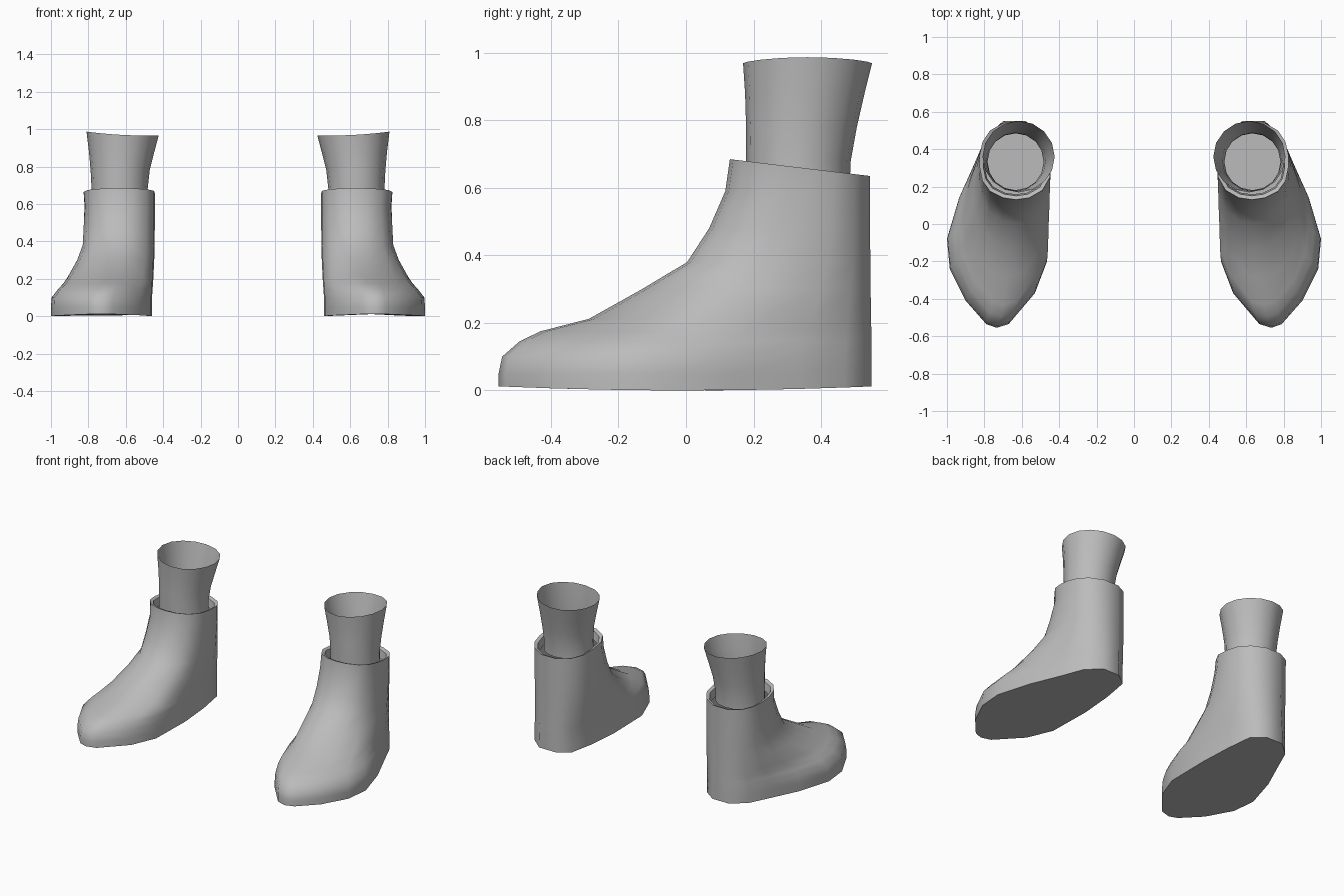
import bpy, math

if "Cube" in bpy.data.objects:
    bpy.data.objects.remove(bpy.data.objects["Cube"])

grey = bpy.data.materials.new("plain grey")
grey.diffuse_color = (0.5, 0.5, 0.5, 1)
grey.use_nodes = True
grey.node_tree.nodes["Principled BSDF"].inputs["Base Color"].default_value = grey.diffuse_color


def loft(name, rings, cap_bottom=False):
    """Skin a stack of equal-sized rings and mirror it to the other foot."""
    n = len(rings[0])
    verts = [p for ring in rings for p in ring]
    faces = []
    for r in range(len(rings) - 1):
        for i in range(n):
            a, b = r * n + i, r * n + (i + 1) % n
            faces.append((a, b, b + n, a + n))
    if cap_bottom:
        faces.append(tuple(reversed(range(n))))
    mesh = bpy.data.meshes.new(name)
    mesh.from_pydata(verts, [], faces)
    mesh.materials.append(grey)
    obj = bpy.data.objects.new(name, mesh)
    bpy.context.collection.objects.link(obj)
    bpy.ops.object.select_all(action='DESELECT')
    obj.select_set(True)
    bpy.context.view_layer.objects.active = obj
    bpy.ops.object.shade_smooth_by_angle(angle=math.radians(50))
    mirror = obj.modifiers.new("other foot", 'MIRROR')
    mirror.use_mirror_merge = False
    return obj


# Outlines run from the toe round the outer side to the heel and back
SOLE = [(.735, -.555), (.79, -.535), (.90, -.41), (.985, -.24), (1.0, -.08),
        (.935, .14), (.85, .33), (.79, .47), (.70, .55), (.58, .55),
        (.50, .49), (.475, .32), (.46, .10), (.465, -.20), (.53, -.37), (.67, -.535)]
COLLAR = [(.63, .13), (.70, .14), (.77, .175), (.81, .23), (.825, .30),
          (.825, .37), (.81, .44), (.77, .50), (.69, .545), (.58, .545),
          (.50, .50), (.455, .43), (.445, .34), (.45, .25), (.49, .18), (.56, .14)]
CX, CY = .633, .335

# Boot levels: height, blend from sole to collar in x and in y
LEVELS = [(.05, 0, 0), (.10, .02, .015), (.145, .22, .09), (.175, .38, .18),
          (.212, .52, .39), (.30, .80, .62), (.38, .97, .815), (.48, 1, .91),
          (.59, 1.04, .98)]


def collar_ring(scale, drop):
    return [(CX + (x - CX) * scale, CY + (y - CY) * scale,
             .685 - .12 * (y - .13) - drop) for x, y in COLLAR]


# Boot: slightly arched sole, foot, shaft and turned-in collar
rings = [[(x, y, .012 * (y / .55) ** 2) for x, y in SOLE]]
for z, tx, ty in LEVELS:
    rings.append([(s[0] + (c[0] - s[0]) * tx, s[1] + (c[1] - s[1]) * ty, z)
                  for s, c in zip(SOLE, COLLAR)])
rings += [collar_ring(1, 0), collar_ring(.9, .008), collar_ring(.86, .06)]
loft("boot", rings, cap_bottom=True)

# Sock: flared open tube, levels are height, centre x, centre y, radius x, radius y
SOCK = [(.61, .633, .333, .152, .152), (.68, .633, .333, .150, .155),
        (.78, .630, .342, .158, .164), (.88, .622, .352, .175, .177),
        (.975, .617, .360, .193, .191)]
rings = []
for k, (z, cx, cy, rx, ry) in enumerate(SOCK):
    top = k == len(SOCK) - 1
    ring = []
    for i in range(16):
        a = math.tau * i / 16
        dx, dy = math.cos(a), math.sin(a)
        # the top edge rises towards the outside and dips front and back
        rise = .010 * dx - .008 * dy * dy + .002 if top else 0
        ring.append((cx + rx * dx, cy + ry * dy, z + rise))
    rings.append(ring)
loft("sock", rings)
